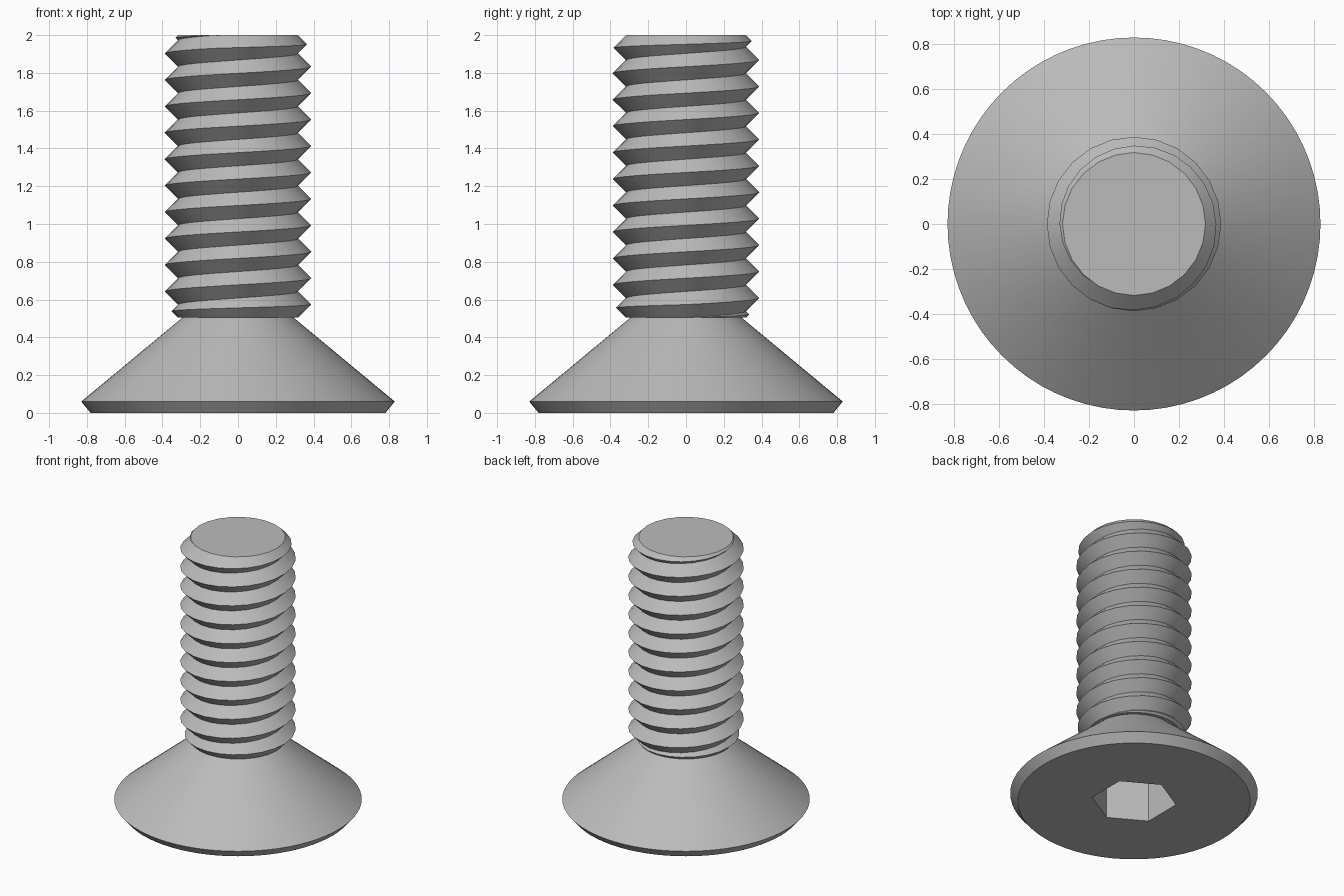
import bpy, bmesh
from math import pi, cos, sin, radians

cube = bpy.data.objects.get("Cube")
if cube:
    bpy.data.objects.remove(cube, do_unlink=True)

# Main dimensions
SHANK_BOTTOM, SHANK_TOP = 0.504, 2.0
ROOT, CREST, PITCH = 0.318, 0.388, 0.14
FIRST_CREST = 0.573          # crest height on the +x side
DEPTH = CREST - ROOT

steel = bpy.data.materials.new("grey_steel")
steel.use_nodes = True
colour = (0.5, 0.5, 0.5, 1)
steel.diffuse_color = colour
steel.node_tree.nodes["Principled BSDF"].inputs["Base Color"].default_value = colour


def finish(bm, name):
    bmesh.ops.recalc_face_normals(bm, faces=bm.faces)
    mesh = bpy.data.meshes.new(name)
    bm.to_mesh(mesh)
    bm.free()
    mesh.materials.append(steel)
    obj = bpy.data.objects.new(name, mesh)
    bpy.context.collection.objects.link(obj)
    bpy.ops.object.select_all(action="DESELECT")
    obj.select_set(True)
    bpy.context.view_layer.objects.active = obj
    bpy.ops.object.shade_smooth_by_angle(angle=radians(30))
    return obj


def ring(bm, radius, z, sides, turn=0.0):
    return [bm.verts.new((radius * cos(turn + 2 * pi * i / sides),
                          radius * sin(turn + 2 * pi * i / sides), z))
            for i in range(sides)]


def loft(bm, a, b):
    for i in range(len(a)):
        j = (i + 1) % len(a)
        bm.faces.new((a[i], a[j], b[j], b[i]))


def loop_edges(bm, verts):
    return [bm.edges.get((v, verts[i - 1])) for i, v in enumerate(verts)]


# Countersunk head with a hexagonal socket in its underside
bm = bmesh.new()
profile = [(0.78, 0), (0.83, 0.06), (0.295, SHANK_BOTTOM), (ROOT, SHANK_BOTTOM)]
rings = [ring(bm, r, z, 72) for r, z in profile]
for low, high in zip(rings, rings[1:]):
    loft(bm, low, high)
socket_rim = ring(bm, 0.285, 0, 6, radians(30))
socket_end = ring(bm, 0.285, 0.35, 6, radians(30))
loft(bm, socket_rim, socket_end)
bm.faces.new(socket_end)
bmesh.ops.triangle_fill(bm, use_beauty=True,
                        edges=loop_edges(bm, rings[0]) + loop_edges(bm, socket_rim))
finish(bm, "countersunk_head")


# Threaded shank: a V thread run out by a 45 degree chamfer at both ends
def thread_point(turn, k):
    z = FIRST_CREST + PITCH * (turn + k / 2)
    radius = CREST if k % 2 == 0 else ROOT
    if k % 2 == 0:           # crests slide down their flank onto the chamfer
        if z > SHANK_TOP - DEPTH:
            z = (z + SHANK_TOP - DEPTH) / 2
        elif z < SHANK_BOTTOM + DEPTH:
            z = (z + SHANK_BOTTOM + DEPTH) / 2
    z = min(max(z, SHANK_BOTTOM), SHANK_TOP)
    radius = min(radius, ROOT + SHANK_TOP - z, ROOT + z - SHANK_BOTTOM)
    return radius * cos(2 * pi * turn), radius * sin(2 * pi * turn), z


SIDES = 24
bm = bmesh.new()
columns = [[bm.verts.new(thread_point(i / SIDES, k)) for k in range(-6, 26)]
           for i in range(SIDES + 1)]
for a, b in zip(columns, columns[1:]):
    for k in range(len(a) - 1):
        bm.faces.new((a[k], b[k], b[k + 1], a[k + 1]))
bmesh.ops.remove_doubles(bm, verts=bm.verts, dist=0.0005)
bmesh.ops.dissolve_degenerate(bm, edges=bm.edges, dist=0.0005)

# Flat end of the shank
top_edges = [e for e in bm.edges if e.is_boundary
             and all(v.co.z > SHANK_TOP - 0.001 for v in e.verts)]
bmesh.ops.holes_fill(bm, edges=top_edges, sides=0)
finish(bm, "threaded_shank")
